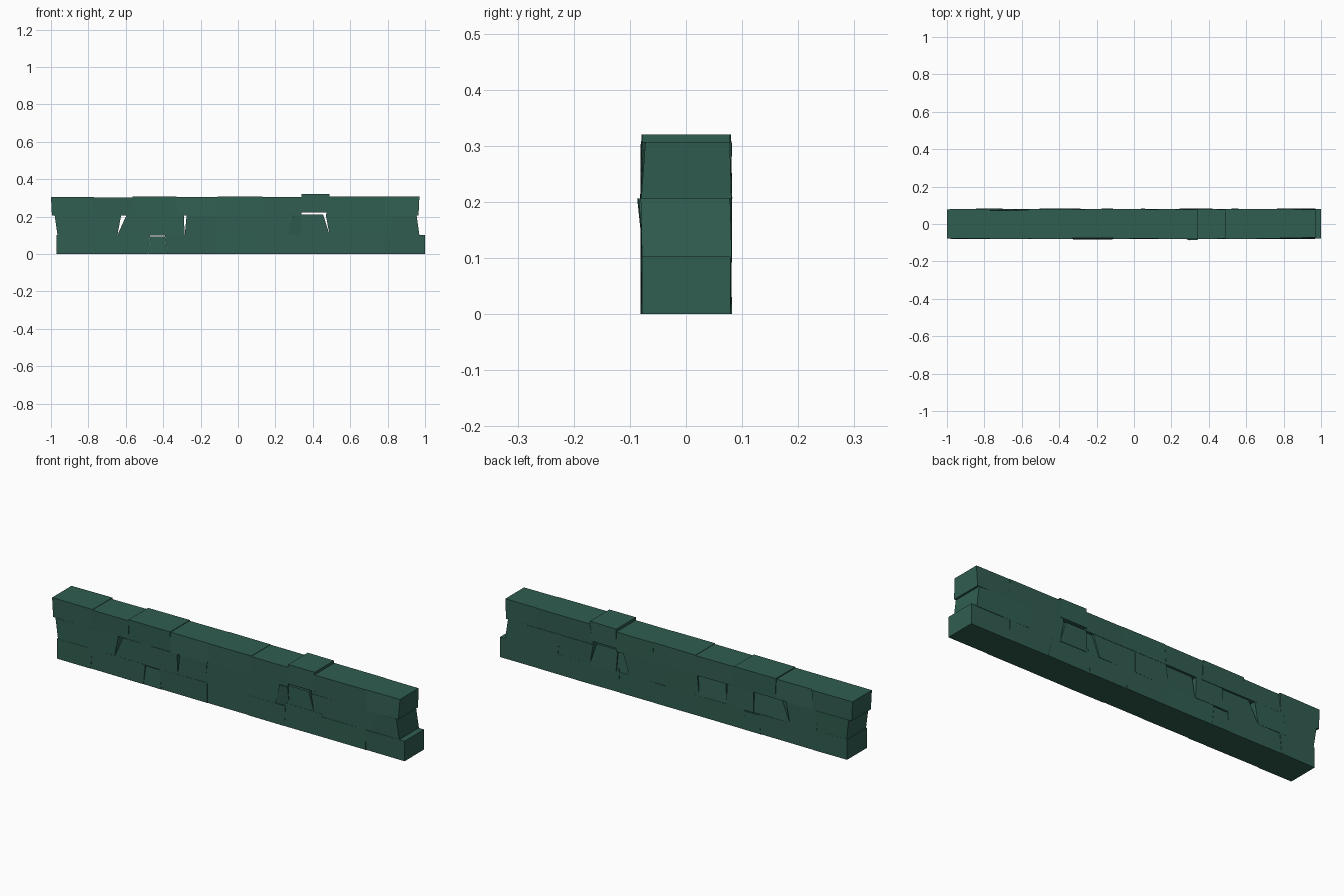
import bpy, random

random.seed(4)
old = bpy.data.objects.get("Cube")
if old:
    bpy.data.objects.remove(old, do_unlink=True)

stone = bpy.data.materials.new("dark green stone")
stone.use_nodes = True
colour = (0.030, 0.110, 0.081, 1)
stone.diffuse_color = colour
stone.node_tree.nodes["Principled BSDF"].inputs["Base Color"].default_value = colour

FACES = [(0, 1, 3, 2), (4, 6, 7, 5), (0, 4, 5, 1), (2, 3, 7, 6), (0, 2, 6, 4), (1, 5, 7, 3)]


def brick(name, left, right, z0, z1, front=(-0.079, -0.079), back=(0.08, 0.08)):
    """Six-sided stone; each pair holds the bottom and top value of one side."""
    verts = []
    for side in (left, right):
        for y in (front, back):
            for i, z in enumerate((z0, z1)):
                wear = random.uniform(-0.002, 0.002)
                verts.append((side[i], y[i] + wear, z))
    mesh = bpy.data.meshes.new(name)
    mesh.from_pydata(verts, [], FACES)
    mesh.materials.append(stone)
    mesh.validate()
    obj = bpy.data.objects.new(name, mesh)
    bpy.context.collection.objects.link(obj)
    return obj


def course(name, joints, z0, z1, tops={}, fronts={}, backs={}):
    """Row of stones between slanted joints given as (bottom x, top x)."""
    for i, (a, b) in enumerate(zip(joints, joints[1:])):
        brick(f"{name}_{i + 1}", a, b, z0, tops.get(i, z1),
              fronts.get(i, (-0.079, -0.079)), backs.get(i, (0.08, 0.08)))


# Bottom row
course("bottom_stone",
       [(-0.97, -0.97), (-0.78, -0.77), (-0.48, -0.47), (-0.38, -0.39), (-0.12, -0.12),
        (0.11, 0.11), (0.32, 0.325), (0.56, 0.53), (0.78, 0.78), (1.0, 1.0)],
       0, 0.103, tops={2: 0.095, 6: 0.118},
       fronts={2: (-0.08, -0.076), 5: (-0.08, -0.08)})

# Middle row, with leaning stones that leave narrow gaps
course("middle_stone_left", [(-0.965, -0.98), (-0.80, -0.79), (-0.645, -0.625)], 0.1, 0.206)
course("middle_stone_centre_left", [(-0.645, -0.597), (-0.44, -0.44), (-0.285, -0.29)],
       0.1, 0.206, backs={0: (0.08, 0.074)})
course("middle_stone_centre", [(-0.285, -0.275), (-0.13, -0.12), (0.06, 0.06), (0.265, 0.30)],
       0.1, 0.206, backs={0: (0.08, 0.07)})
brick("middle_leaning_stone", (0.265, 0.295), (0.345, 0.34), 0.1, 0.206, (-0.074, -0.086), (0.078, 0.07))
brick("middle_narrow_stone", (0.34, 0.335), (0.49, 0.455), 0.1, 0.212, (-0.08, -0.077), (0.08, 0.075))
course("middle_stone_right", [(0.49, 0.47), (0.67, 0.66), (0.82, 0.82), (0.97, 0.955)], 0.1, 0.206)

# Top row, with one raised stone
course("top_stone",
       [(-0.995, -1.0), (-0.775, -0.77), (-0.565, -0.565), (-0.325, -0.33), (-0.115, -0.11),
        (0.13, 0.13), (0.34, 0.34)],
       0.206, 0.305, tops={1: 0.303, 2: 0.308, 4: 0.307},
       fronts={3: (-0.082, -0.075)}, backs={1: (0.08, 0.073), 3: (0.081, 0.08)})
brick("raised_top_stone", (0.34, 0.34), (0.49, 0.49), 0.222, 0.32, (-0.08, -0.08), (0.08, 0.08))
course("top_stone_right", [(0.47, 0.49), (0.785, 0.78), (0.965, 0.97)],
       0.206, 0.307, fronts={1: (-0.08, -0.074)})
